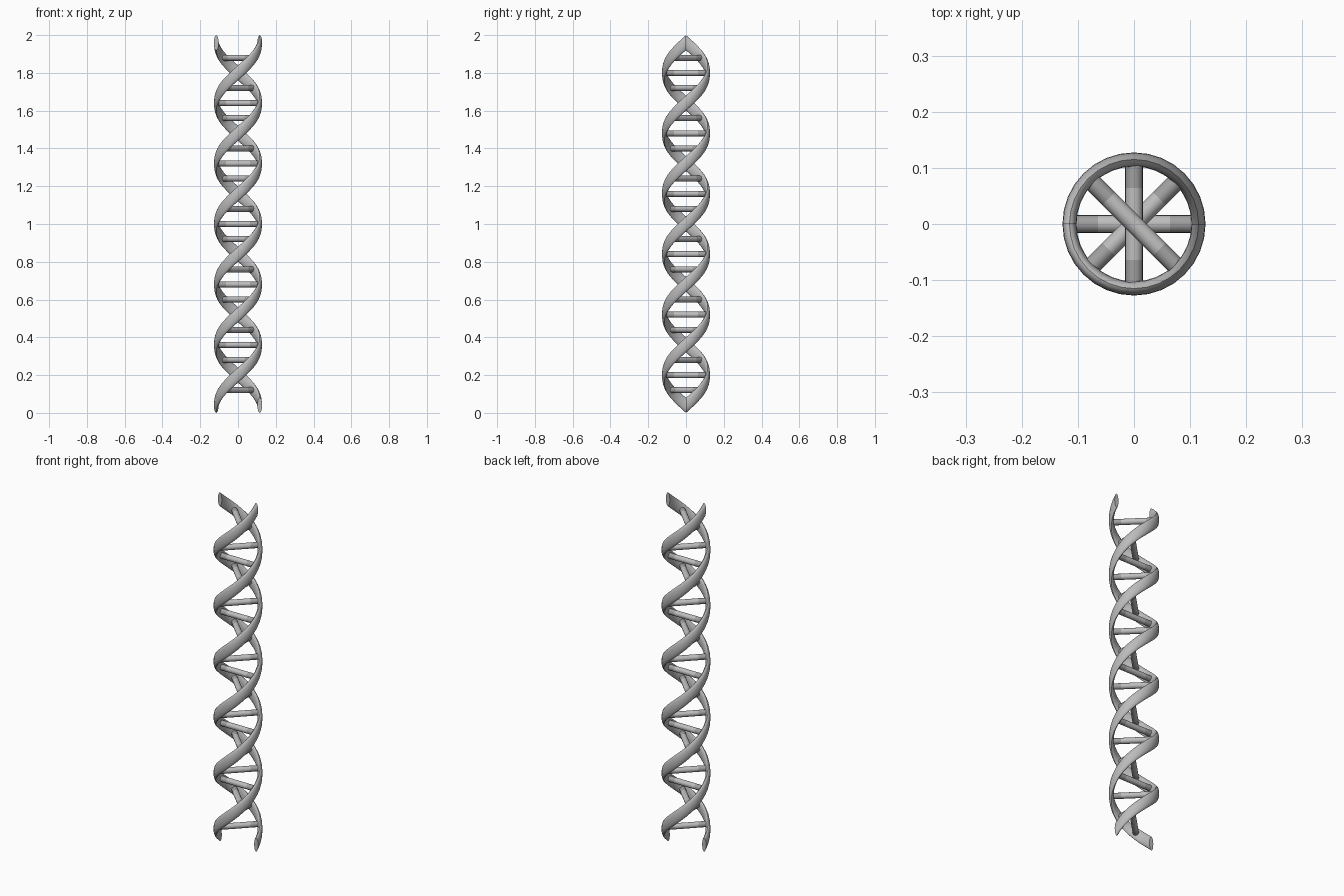
import bpy, bmesh, math
from mathutils import Matrix, Vector

if "Cube" in bpy.data.objects:
    bpy.data.objects.remove(bpy.data.objects["Cube"])

R = 0.115            # strand centre radius
Z0, Z1 = 0.04, 1.96  # centreline height range
TURNS = 3
SEG = 32             # steps per turn
SIDES = 16           # points round the strand section


def material(name, v):
    m = bpy.data.materials.new(name)
    m.diffuse_color = (v, v, v, 1)
    m.use_nodes = True
    m.node_tree.nodes["Principled BSDF"].inputs["Base Color"].default_value = m.diffuse_color
    return m


strand_grey = material("strand_grey", 0.50)
end_grey = material("dark_grey", 0.35)
mid_grey = material("light_grey", 0.52)


def finish(bm, name, mats):
    bmesh.ops.recalc_face_normals(bm, faces=bm.faces)
    me = bpy.data.meshes.new(name)
    bm.to_mesh(me)
    bm.free()
    ob = bpy.data.objects.new(name, me)
    bpy.context.collection.objects.link(ob)
    for m in mats:
        me.materials.append(m)
    bpy.ops.object.select_all(action='DESELECT')
    ob.select_set(True)
    bpy.context.view_layer.objects.active = ob
    bpy.ops.object.shade_smooth_by_angle(angle=math.radians(40))
    return ob


# Strand: flat upright ellipse swept along a helix
def strand(name, phase):
    bm = bmesh.new()
    n = TURNS * SEG
    rings = []
    for i in range(n + 1):
        a = phase + 2 * math.pi * i / SEG
        z = Z0 + (Z1 - Z0) * i / n
        ring = []
        for k in range(SIDES):
            t = 2 * math.pi * k / SIDES
            r = R + 0.0125 * math.cos(t)
            ring.append(bm.verts.new((r * math.cos(a), r * math.sin(a),
                                      z + 0.04 * math.sin(t))))
        rings.append(ring)
    for p, q in zip(rings, rings[1:]):
        for k in range(SIDES):
            j = (k + 1) % SIDES
            bm.faces.new((p[k], p[j], q[j], q[k]))
    bm.faces.new(rings[0])
    bm.faces.new(rings[-1])
    finish(bm, name, [strand_grey])


strand("strand_a", 0)
strand("strand_b", math.pi)


# Rung: round bar with a lighter middle and darker ends
def rung(i):
    a = math.pi / 4 * i
    z = Z0 + 0.08 * i
    bm = bmesh.new()
    cuts = (-0.112, -0.064, 0.064, 0.112)
    rings = []
    for x in cuts:
        rings.append([bm.verts.new((x, 0.016 * math.cos(2 * math.pi * k / 16),
                                    0.016 * math.sin(2 * math.pi * k / 16)))
                      for k in range(16)])
    for s, (p, q) in enumerate(zip(rings, rings[1:])):
        for k in range(16):
            j = (k + 1) % 16
            f = bm.faces.new((p[k], p[j], q[j], q[k]))
            f.material_index = 1 if s == 1 else 0
    bm.faces.new(rings[0])
    bm.faces.new(rings[-1])
    bm.transform(Matrix.Translation(Vector((0, 0, z))) @ Matrix.Rotation(a, 4, 'Z'))
    finish(bm, "rung_%02d" % i, [end_grey, mid_grey])


for i in range(1, 24):
    rung(i)
